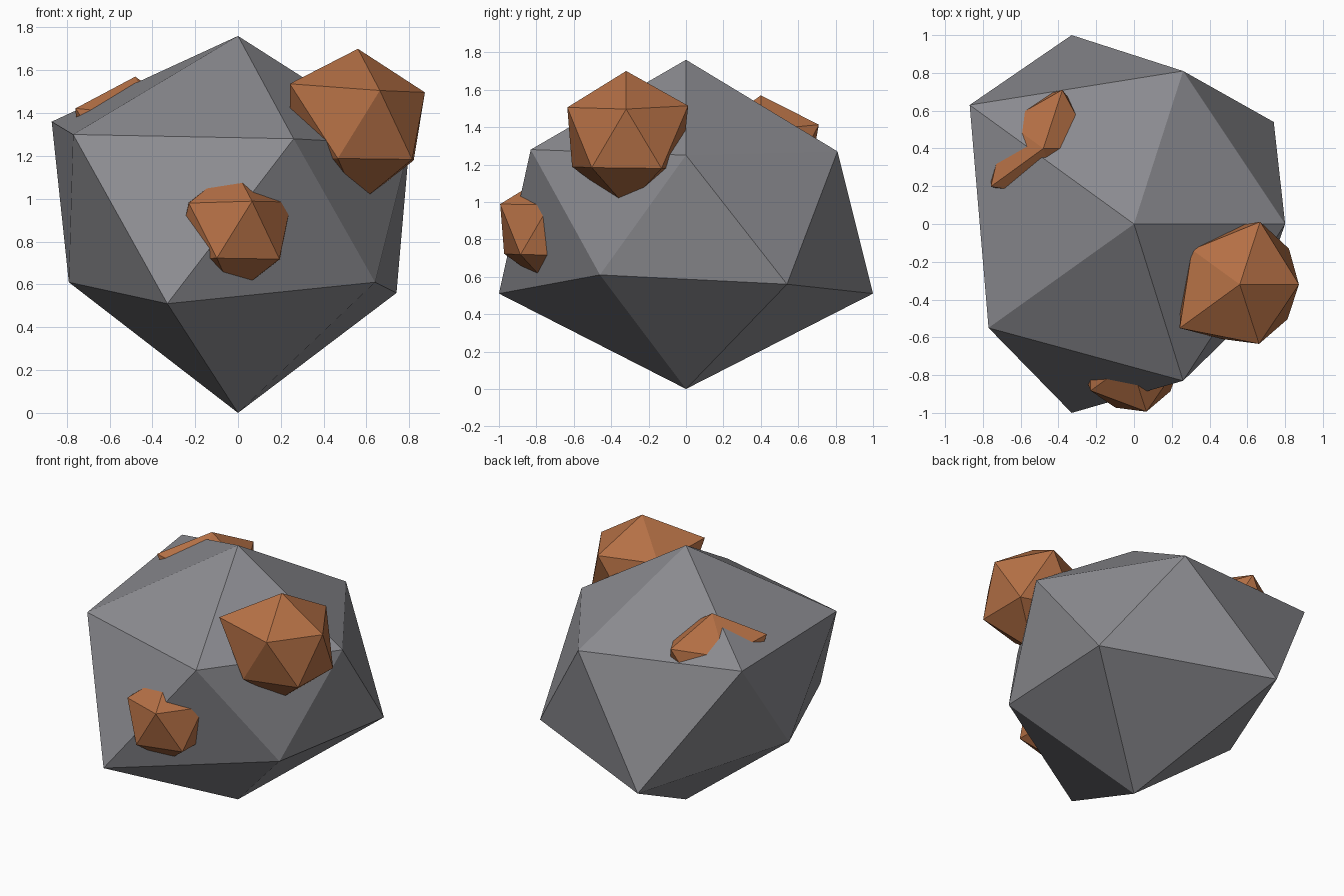
import bpy
from math import cos, sin, pi
from mathutils import Vector

cube = bpy.data.objects.get("Cube")
if cube:
    bpy.data.objects.remove(cube, do_unlink=True)


def material(name, rgb):
    m = bpy.data.materials.new(name)
    m.use_nodes = True
    m.diffuse_color = (*rgb, 1)
    m.node_tree.nodes["Principled BSDF"].inputs["Base Color"].default_value = (*rgb, 1)
    return m


def chunk(name, top, upper, lower, bottom, mat):
    """Twenty-sided lump: two poles and two staggered rings of five points."""
    faces = []
    for i in range(5):
        j = (i + 1) % 5
        u, v, a, b = 1 + i, 1 + j, 6 + i, 6 + j
        faces += [(0, u, v), (u, a, v), (a, b, v), (a, 11, b)]
    mesh = bpy.data.meshes.new(name)
    mesh.from_pydata([top, *upper, *lower, bottom], [], faces)
    mesh.materials.append(mat)
    mesh.update()
    obj = bpy.data.objects.new(name, mesh)
    bpy.context.collection.objects.link(obj)
    return obj


def nodule(name, centre, top, upper, lower, bottom, mat):
    """Lump given by the distance of each corner from its centre."""
    c = Vector(centre)

    def ring(radii, start, rise):
        pts = []
        for i, r in enumerate(radii):
            a = start + i * 2 * pi / 5
            pts.append(c + r * Vector((0.894 * cos(a), 0.894 * sin(a), rise)))
        return pts

    return chunk(name, c + Vector((0, 0, top)), ring(upper, 0, 0.447),
                 ring(lower, pi / 5, -0.447), c - Vector((0, 0, bottom)), mat)


stone = material("grey_stone", (0.26, 0.26, 0.28))
copper = material("copper_ore", (0.46, 0.162, 0.06))

# Main boulder
chunk("boulder", (0, 0, 1.76),
      [(0.80, 0, 1.25), (0.26, 0.81, 1.27), (-0.87, 0.63, 1.36),
       (-0.77, -0.55, 1.30), (0.26, -0.83, 1.28)],
      [(0.74, 0.54, 0.56), (-0.33, 1.0, 0.51), (-0.79, 0, 0.61),
       (-0.33, -1.0, 0.51), (0.64, -0.46, 0.61)],
      (0, 0, 0), stone)

# Ore lumps half sunk into the boulder
nodule("large_ore", (0.56, -0.32, 1.34), 0.36,
       [0.35, 0.39, 0.35, 0.44, 0.37], [0.36, 0.35, 0.35, 0.34, 0.35], 0.365, copper)
nodule("front_ore", (-0.02, -0.73, 0.85), 0.3,
       [0.3, 0.3, 0.3, 0.29, 0.31], [0.3, 0.3, 0.3, 0.285, 0.295], 0.3, copper)
nodule("rear_ore", (-0.48, 0.4, 1.25), 0.32,
       [0.3, 0.365, 0.27, 0.385, 0.3], [0.3] * 5, 0.32, copper)
